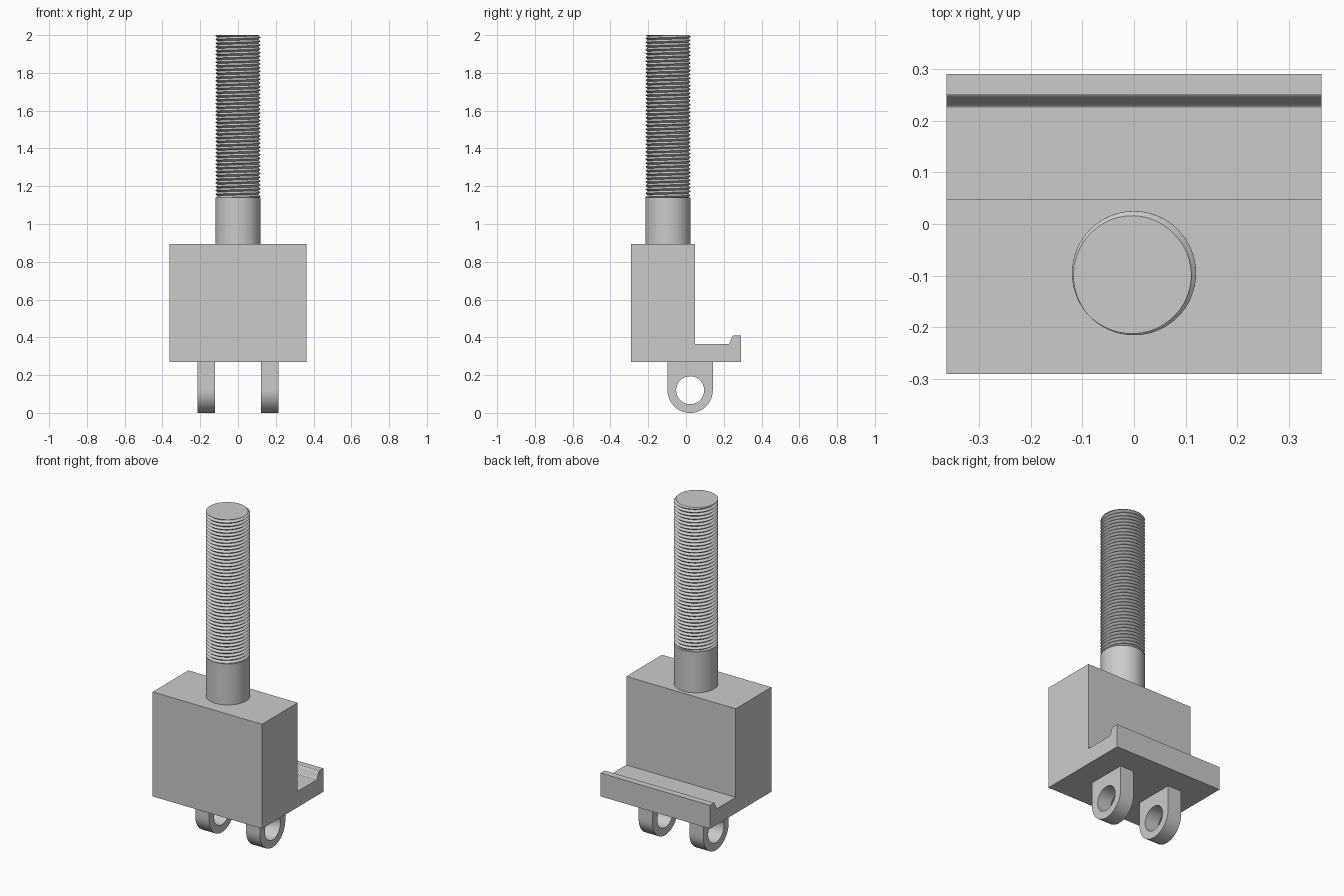
import bpy, bmesh
from math import sin, cos, tau, radians
from mathutils import Matrix

cube = bpy.data.objects.get("Cube")
if cube:
    bpy.data.objects.remove(cube, do_unlink=True)

steel = bpy.data.materials.new("grey steel")
steel.use_nodes = True
GREY = (0.6, 0.6, 0.6, 1)
steel.diffuse_color = GREY
for node in steel.node_tree.nodes:
    if node.type == 'BSDF_PRINCIPLED':
        node.inputs["Base Color"].default_value = GREY

R, SHAFT_Y = 0.12, -0.095
BLOCK_BOTTOM, BLOCK_TOP, THREAD_START, TOP = 0.27, 0.895, 1.14, 2.0


def finish(name, bm):
    """Turn a bmesh into a shaded object."""
    bmesh.ops.recalc_face_normals(bm, faces=bm.faces)
    mesh = bpy.data.meshes.new(name)
    bm.to_mesh(mesh)
    bm.free()
    mesh.materials.append(steel)
    ob = bpy.data.objects.new(name, mesh)
    bpy.context.collection.objects.link(ob)
    bpy.ops.object.select_all(action='DESELECT')
    ob.select_set(True)
    bpy.context.view_layer.objects.active = ob
    bpy.ops.object.shade_smooth_by_angle(angle=radians(30))
    return ob


def extrude_x(bm, faces, width):
    """Give flat faces a thickness along x."""
    geom = bmesh.ops.extrude_face_region(bm, geom=faces)["geom"]
    verts = [g for g in geom if isinstance(g, bmesh.types.BMVert)]
    bmesh.ops.translate(bm, vec=(width, 0, 0), verts=verts)


# Block with rear ledge and a lip that rises in a soft S curve
lip = []
for i in range(9):
    t = i / 8
    lip.append((0.225 + 0.026 * t, 0.365 + 0.045 * t * t * (3 - 2 * t)))
profile = [(-0.29, BLOCK_BOTTOM), (0.29, BLOCK_BOTTOM), (0.29, 0.41),
           *reversed(lip), (0.047, 0.365), (0.047, BLOCK_TOP), (-0.29, BLOCK_TOP)]
bm = bmesh.new()
face = bm.faces.new([bm.verts.new((-0.362, y, z)) for y, z in profile])
extrude_x(bm, [face], 0.724)
finish("block", bm)


# Two eye lugs: rounded below, square above, round hole
def lug(name, x, width=0.092, y0=0.022, z0=0.12, hole=0.074, n=64):
    bm = bmesh.new()
    outer, inner = [], []
    for i in range(n):
        c, s = cos(tau * i / n), sin(tau * i / n)
        k = max(abs(c), s) if s > 0 else 1
        height = BLOCK_BOTTOM - z0 if s > 0 else R
        outer.append(bm.verts.new((x, y0 + R * c / k, z0 + height * s / k)))
        inner.append(bm.verts.new((x, y0 + hole * c, z0 + hole * s)))
    faces = []
    for i in range(n):
        j = (i + 1) % n
        faces.append(bm.faces.new((outer[i], outer[j], inner[j], inner[i])))
    extrude_x(bm, faces, width)
    finish(name, bm)


lug("left_lug", 0.122)
lug("right_lug", -0.214)

# Plain shank
bm = bmesh.new()
bmesh.ops.create_cone(bm, cap_ends=True, segments=64, radius1=R, radius2=R,
                      depth=THREAD_START - BLOCK_TOP,
                      matrix=Matrix.Translation((0, SHAFT_Y, (THREAD_START + BLOCK_TOP) / 2)))
finish("shank", bm)

# Threaded rod: one continuous helical V groove, trimmed flat at both ends
PITCH, DEPTH, N, TURNS = 0.02, 0.012, 48, 47
start = TOP - PITCH * 44.625
bm = bmesh.new()


def helix(radius, lift):
    return [bm.verts.new((radius * cos(tau * i / N), SHAFT_Y + radius * sin(tau * i / N),
                          start + lift + PITCH * i / N)) for i in range(TURNS * N + 1)]


crest = helix(R, 0)
root = helix(R - DEPTH, PITCH / 2)
for i in range(TURNS * N):
    bm.faces.new((crest[i], crest[i + 1], root[i + 1], root[i]))
    if i + 1 + N < len(crest):
        bm.faces.new((root[i], root[i + 1], crest[i + 1 + N], crest[i + N]))
for z, direction in ((TOP, 1), (THREAD_START, -1)):
    bmesh.ops.bisect_plane(bm, geom=bm.verts[:] + bm.edges[:] + bm.faces[:],
                           plane_co=(0, 0, z), plane_no=(0, 0, direction), clear_outer=True)
bmesh.ops.holes_fill(bm, edges=[e for e in bm.edges if e.is_boundary], sides=0)
finish("threaded_rod", bm)
